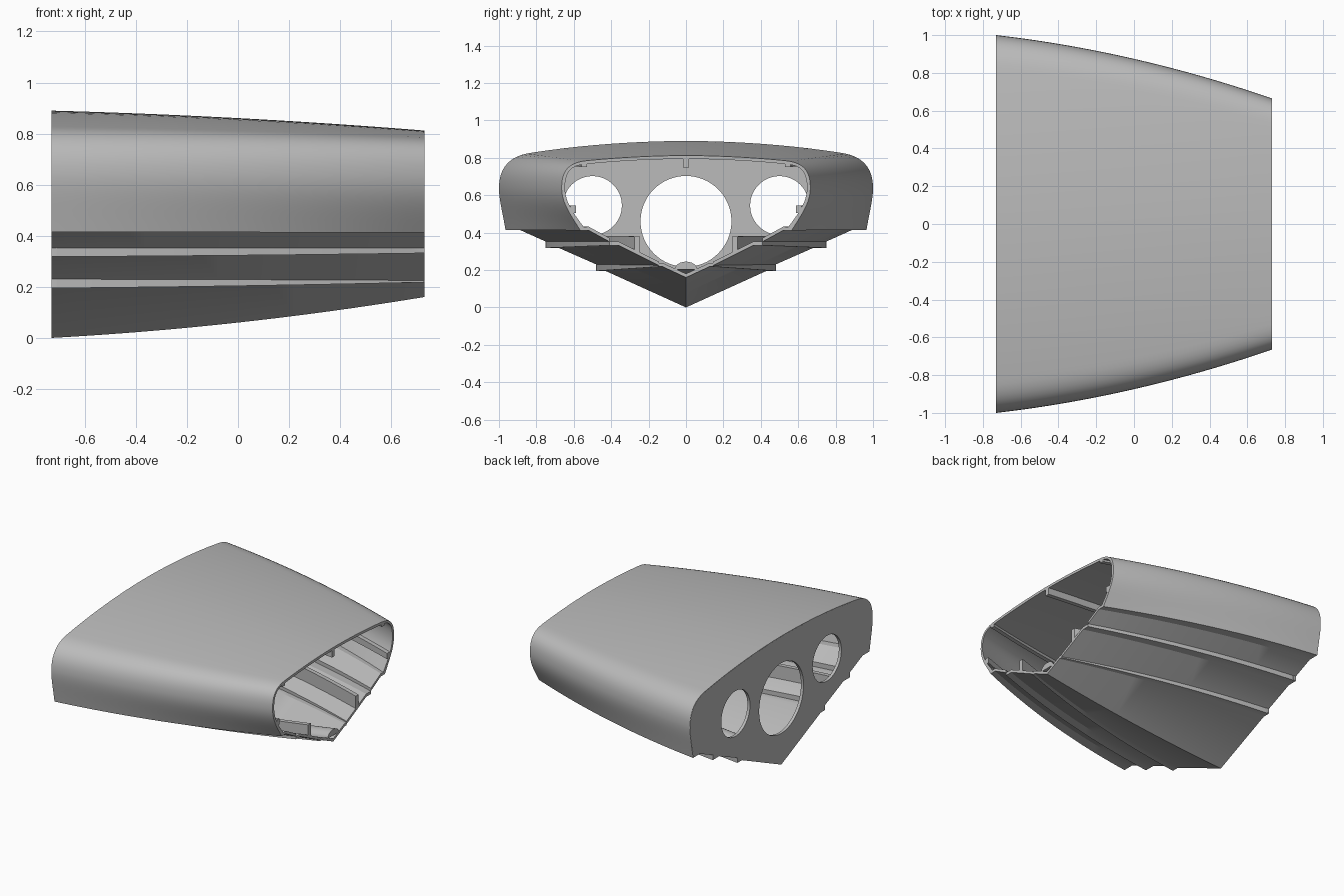
import bpy, bmesh, math
from mathutils import Vector

cube = bpy.data.objects.get("Cube")
if cube:
    bpy.data.objects.remove(cube)

HALF = 0.73      # half length along x
SKIN = 0.018     # shell thickness
ROWS = 20

grey = bpy.data.materials.new("hull grey")
grey.use_nodes = True
grey.diffuse_color = (0.5, 0.5, 0.5, 1)
grey.node_tree.nodes["Principled BSDF"].inputs["Base Color"].default_value = grey.diffuse_color

# Half sections (y, z): keel, two strakes and chine, then curve handles for side, shoulder, top
WIDE_BOTTOM = [(0, 0), (.43, .195), (.48, .195), (.48, .23), (.68, .318), (.75, .318),
               (.75, .352), (.89, .415)]
SLIM_BOTTOM = [(0, .16), (.125, .218), (.145, .218), (.145, .225), (.36, .332), (.41, .332),
               (.41, .352), (.52, .412)]
WIDE_TOP = [(.965, .415), (.985, .53), (1, .58), (1, .64), (1, .76), (.93, .815), (.82, .828),
            (.55, .87), (.25, .89), (0, .89)]
SLIM_TOP = [(.565, .412), (.62, .5), (.665, .56), (.665, .64), (.665, .74), (.62, .775),
            (.53, .785), (.35, .803), (.15, .812), (0, .812)]
# Inward direction of each upper handle, for the inner skin
INWARD = [(-1, 1), (-1, .3), (-1, 0), (-1, 0), (-1, -.3), (-.7, -.7), (-.2, -1),
          (0, -1), (0, -1), (0, -1)]


def taper(t):
    return 0.5 * (t + t * t)


def blend(a, b, s):
    return [Vector(p).lerp(Vector(q), s) for p, q in zip(a, b)]


def bezier(p, u):
    v = 1 - u
    return p[0] * v**3 + p[1] * 3 * u * v * v + p[2] * 3 * u * u * v + p[3] * u**3


def section(t, inset):
    """Closed hull outline at station t, moved inward by a share of the skin."""
    s, d = taper(t), SKIN * inset
    half = [p + Vector((0, 1.1 * d)) for p in blend(WIDE_BOTTOM, SLIM_BOTTOM, s)]
    top = [p + Vector(n) * d for p, n in zip(blend(WIDE_TOP, SLIM_TOP, s), INWARD)]
    for k in (0, 3, 6):
        half += [bezier(top[k:k + 4], i / 10) for i in range(10)]
    half.append(top[-1])
    return half + [Vector((-p.x, p.y)) for p in reversed(half[1:-1])]


def loft(name, rings, closed):
    """Skin a list of (x, outline) rings; closed joins the last to the first."""
    bm = bmesh.new()
    grid = [[bm.verts.new((x, p[0], p[1])) for p in ring] for x, ring in rings]
    n, m = len(grid), len(grid[0])
    for i in range(n if closed else n - 1):
        a, b = grid[i], grid[(i + 1) % n]
        for j in range(m):
            k = (j + 1) % m
            bm.faces.new((a[j], a[k], b[k], b[j]))
    if not closed:
        bm.faces.new(grid[0])
        bm.faces.new(grid[-1])
    bmesh.ops.recalc_face_normals(bm, faces=bm.faces)
    mesh = bpy.data.meshes.new(name)
    bm.to_mesh(mesh)
    bm.free()
    obj = bpy.data.objects.new(name, mesh)
    bpy.context.collection.objects.link(obj)
    mesh.materials.append(grey)
    select(obj)
    bpy.ops.object.shade_smooth_by_angle(angle=math.radians(25))
    return obj


def select(obj):
    bpy.ops.object.select_all(action="DESELECT")
    obj.select_set(True)
    bpy.context.view_layer.objects.active = obj


stations = [i / ROWS for i in range(ROWS + 1)]


def station_x(t):
    return HALF * (2 * t - 1)


# Shell: outer skin forward, inner skin back, joined at both rims
loft("hull_shell",
     [(station_x(t), section(t, 0)) for t in stations]
     + [(station_x(t), section(t, 1)) for t in reversed(stations)], True)


# Stringers running the whole length and narrowing with the hull
def stringer(name, wide, slim):
    loft(name, [(station_x(t), blend(wide, slim, taper(t))) for t in stations], False)


def box(y, z0, z1, w=.015):
    return [(y - w, z0), (y + w, z0), (y + w, z1), (y - w, z1)]


def arch(z):
    return [(.06 * math.cos(a), z + .042 * math.sin(a))
            for a in (math.pi * i / 12 for i in range(13))]


stringer("keel_stringer", arch(.045), arch(.203))
stringer("deck_center_stringer", box(0, .825, .88), box(0, .747, .802))
for side, label in ((1, "left"), (-1, "right")):
    stringer(label + "_bottom_stringer", box(side * .59, .293, .385), box(side * .26, .291, .38))
    stringer(label + "_side_stringer", box(side * .955, .49, .545), box(side * .603, .505, .545))
    stringer(label + "_deck_stringer", box(side * .8, .79, .82), box(side * .545, .75, .775))

# Bulkhead plate with three round openings, closing the wide end
plate = bpy.data.curves.new("bulkhead", "CURVE")
plate.dimensions = "2D"
plate.fill_mode = "BOTH"
plate.extrude = 0.01


def add_loop(points):
    spline = plate.splines.new("POLY")
    spline.points.add(len(points) - 1)
    for target, p in zip(spline.points, points):
        target.co = (p[0], p[1], 0, 1)
    spline.use_cyclic_u = True


def circle(y, z, r, n=64):
    return [(y + r * math.cos(math.tau * i / n), z + r * math.sin(math.tau * i / n))
            for i in range(n)]


add_loop(section(0, .2))
add_loop(circle(0, .46, .243))
for side in (1, -1):
    add_loop(circle(side * .5, .545, .157))
bulkhead = bpy.data.objects.new("bulkhead", plate)
bpy.context.collection.objects.link(bulkhead)
plate.materials.append(grey)
bulkhead.rotation_euler = (math.pi / 2, 0, math.pi / 2)
bulkhead.location.x = 0.0095 - HALF
select(bulkhead)
bpy.ops.object.convert(target="MESH")
bpy.ops.object.shade_smooth_by_angle(angle=math.radians(25))
